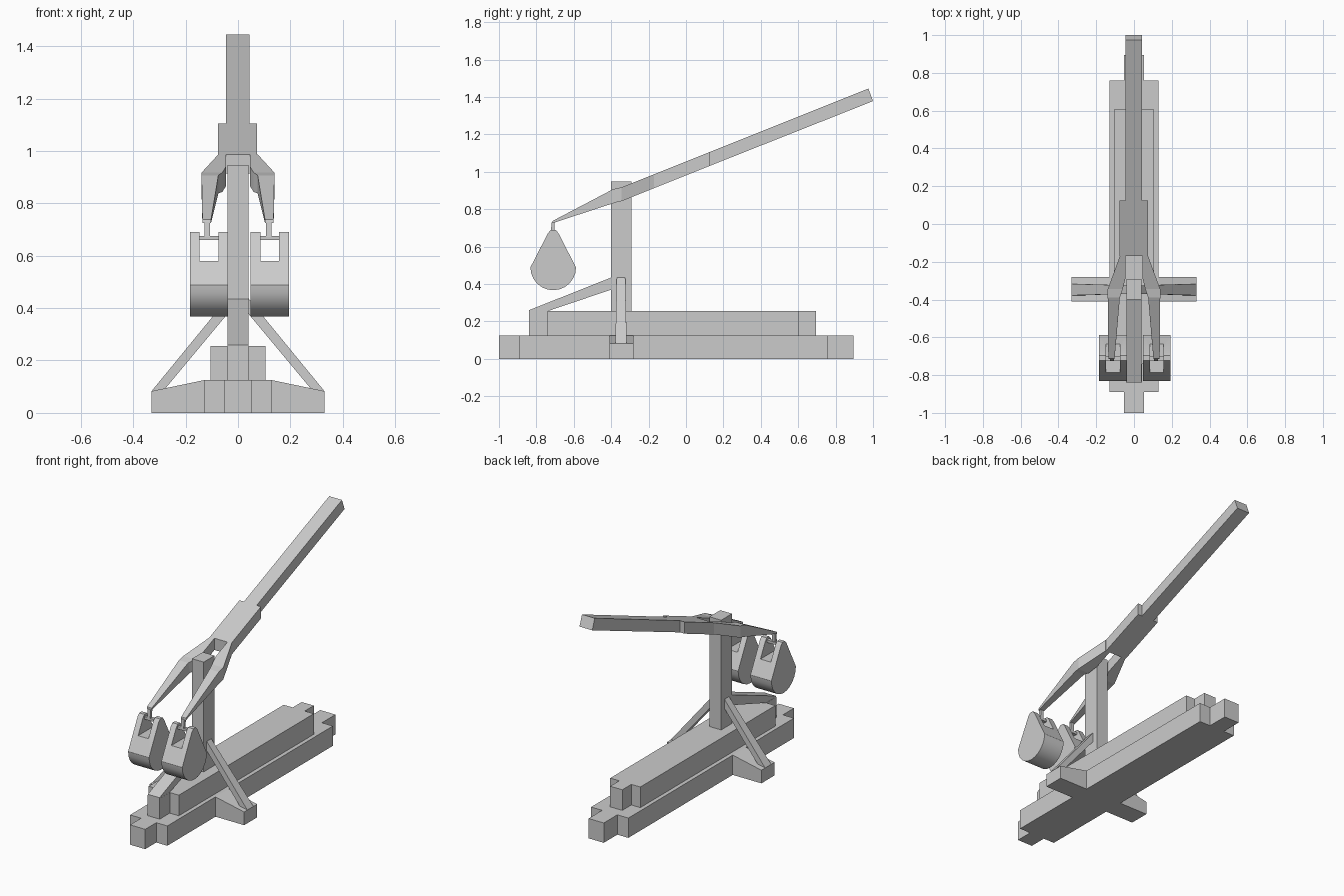
import bpy, bmesh, math

if "Cube" in bpy.data.objects:
    bpy.data.objects.remove(bpy.data.objects["Cube"])


def finish(name, bm):
    bmesh.ops.recalc_face_normals(bm, faces=bm.faces)
    me = bpy.data.meshes.new(name)
    bm.to_mesh(me)
    bm.free()
    ob = bpy.data.objects.new(name, me)
    bpy.context.collection.objects.link(ob)
    return ob


def prism(name, pts, axis, a, b):
    """Extrude a 2D profile from a to b along the given axis."""
    place = {'x': lambda p, t: (t, p[0], p[1]),
             'y': lambda p, t: (p[0], t, p[1]),
             'z': lambda p, t: (p[0], p[1], t)}[axis]
    bm = bmesh.new()
    face = bm.faces.new([bm.verts.new(place(p, a)) for p in pts])
    ext = bmesh.ops.extrude_face_region(bm, geom=[face])
    d = place((0, 0), b - a)
    bmesh.ops.translate(bm, vec=d, verts=[v for v in ext['geom'] if isinstance(v, bmesh.types.BMVert)])
    return finish(name, bm)


def box(name, x, y, z):
    return prism(name, [(x[0], y[0]), (x[1], y[0]), (x[1], y[1]), (x[0], y[1])], 'z', *z)


def loft(name, rings):
    """Skin a list of four-corner rings and cap both ends."""
    bm = bmesh.new()
    rows = [[bm.verts.new(p) for p in r] for r in rings]
    for r, s in zip(rows, rows[1:]):
        for i in range(4):
            j = (i + 1) % 4
            bm.faces.new((r[i], r[j], s[j], s[i]))
    bm.faces.new(rows[0])
    bm.faces.new(rows[-1])
    return finish(name, bm)


def ring(x0, x1, top, bottom):
    """Rectangle spanning x0..x1 with (y, z) top and bottom edges."""
    return [(x0, *bottom), (x1, *bottom), (x1, *top), (x0, *top)]


def stepped(name, w, n, y0, y1, y2, y3, z0, z1):
    """Beam block with narrow tongues at both ends."""
    right = [(n, y0), (n, y1), (w, y1), (w, y2), (n, y2), (n, y3)]
    prism(name, right + [(-x, y) for x, y in reversed(right)], 'z', z0, z1)


# Base
stepped("base_lower", 0.13, 0.053, -1.0, -0.89, 0.76, 0.895, 0, 0.125)
stepped("base_upper", 0.105, 0.042, -0.84, -0.74, 0.605, 0.695, 0.125, 0.255)
prism("cross_foot", [(-.33, 0), (.33, 0), (.33, .083), (.13, .125), (-.13, .125), (-.33, .083)],
      'y', -0.41, -0.28)

# Post and braces
box("post", (-0.041, 0.041), (-0.4, -0.292), (0.255, 0.947))
prism("front_brace", [(-.4, .435), (-.84, .26), (-.84, .255), (-.74, .255), (-.4, .37)],
      'x', -0.041, 0.041)
for s, side in ((-1, "left"), (1, "right")):
    loft(side + "_brace", [
        [(s * .04, -.37, .437), (s * .04, -.325, .437), (s * .04, -.325, .378), (s * .04, -.37, .378)],
        [(s * .33, -.378, .083), (s * .33, -.317, .083), (s * .28, -.317, .09), (s * .28, -.378, .09)]])

# Throwing beam
def top(y):
    return (y, 1.055 + 0.4 * y)


def bottom(y):
    return (y, 0.981 + 0.4 * y)


loft("throwing_beam", [ring(-.046, .043, (0.975, 1.445), (1.0, 1.378)),
                       ring(-.046, .043, top(.125), bottom(.125))])
loft("beam_sleeve", [ring(-.077, .073, top(.125), bottom(.125)),
                     ring(-.077, .073, top(-.17), bottom(-.17))])

for s, side, cx in ((-1, "left", -0.111), (1, "right", 0.121)):
    # Forked arm
    loft(side + "_beam_arm", [
        ring(s * .045, s * .075, top(-.17), bottom(-.17)),
        ring(s * .045, s * .117, top(-.285), bottom(-.285)),
        ring(s * .06, s * .139, top(-.345), bottom(-.345)),
        ring(s * .075, s * .139, (-.39, .907), (-.37, .838)),
        ring(s * .103, s * .136, (-.712, .738), (-.715, .725))])

    # Counterweight: rounded below, tapering to a slotted top
    arc = [(-.71 + .122 * math.cos(a), .489 + .122 * math.sin(a))
           for a in (math.pi * (1 + i / 12) for i in range(13))]
    profile = arc + [(-.682, .672), (-.697, .69), (-.722, .69), (-.738, .672)]
    weight = prism(side + "_counterweight", profile, 'x', cx - .073, cx + .073)
    cutter = box("slot_cutter", (cx - .036, cx + .036), (-.9, -.5), (.58, .8))
    cutter.hide_render = True
    mod = weight.modifiers.new("slot", 'BOOLEAN')
    mod.object = cutter
    mod.solver = 'EXACT'
    bpy.context.view_layer.objects.active = weight
    bpy.ops.object.modifier_apply(modifier="slot")
    bpy.data.objects.remove(cutter)
    bpy.context.view_layer.objects.active = weight
    weight.select_set(True)
    bpy.ops.object.shade_smooth_by_angle(angle=math.radians(25))
    weight.select_set(False)

    # Hanger and pin
    hx = s * .117
    loft(side + "_hanger", [ring(hx - .011, hx + .011, (-.702, .732), (-.718, .728)),
                            ring(hx - .01, hx + .01, (-.704, .672), (-.724, .672))])
    box(side + "_hanger_pin", (cx - .037, cx + .037), (-.722, -.7), (.66, .676))
